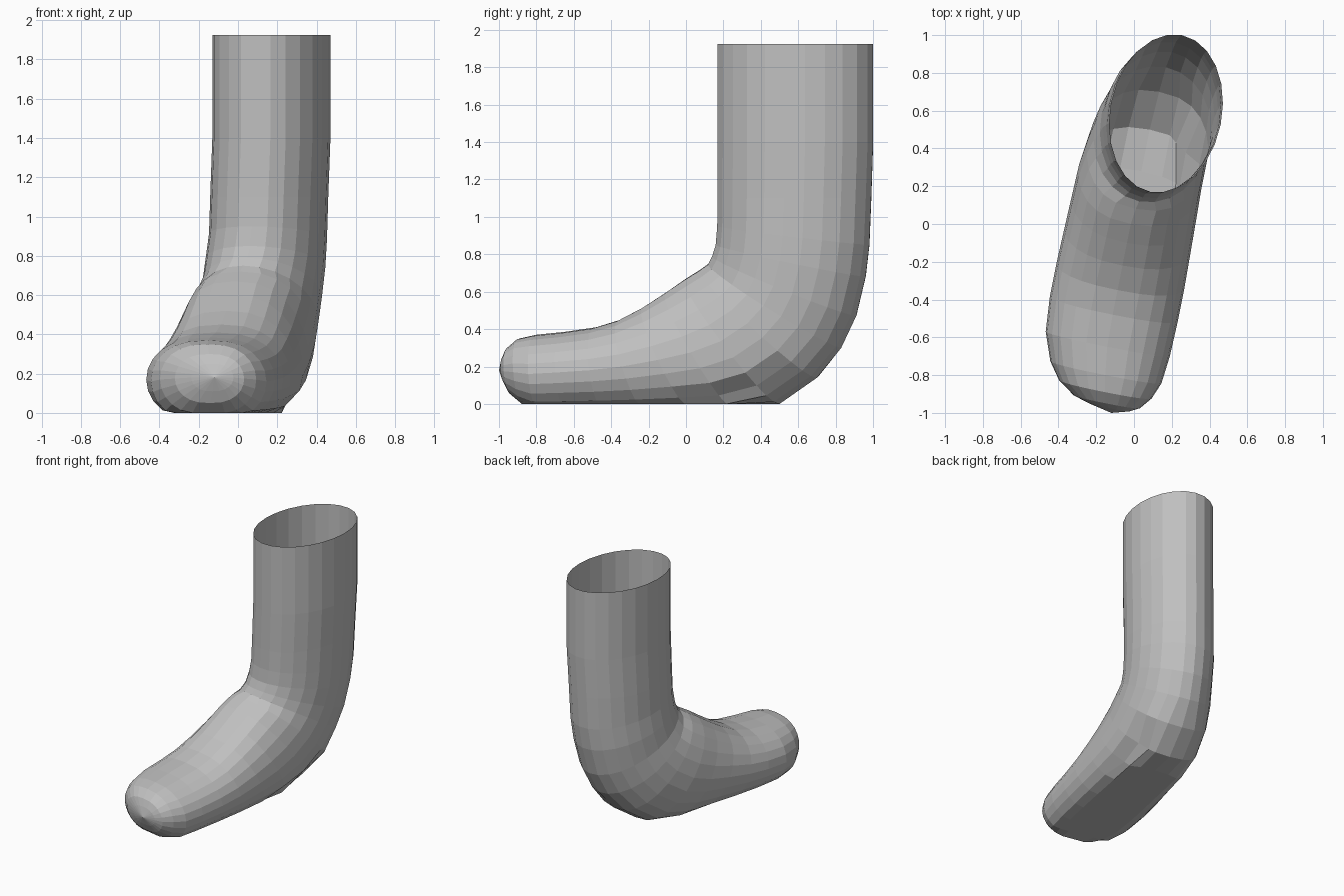
import bpy, bmesh, math

cube = bpy.data.objects.get("Cube")
if cube:
    bpy.data.objects.remove(cube)

mat = bpy.data.materials.new("plain_grey")
mat.use_nodes = True
grey = (0.53, 0.53, 0.53, 1)
mat.diffuse_color = grey
mat.node_tree.nodes["Principled BSDF"].inputs["Base Color"].default_value = grey

SIDES = 24
YAW = math.atan(0.2)

# Rings from cuff to toe: front/top y, z; back/bottom y, z; half width; sideways shift
RINGS = [
    (0.17, 1.925, 1.00, 1.925, 0.295, 0.00),
    (0.17, 1.40, 1.00, 1.40, 0.295, 0.00),
    (0.17, 1.10, 0.99, 1.10, 0.295, -0.01),
    (0.168, 0.95, 0.98, 0.85, 0.295, -0.015),
    (0.16, 0.85, 0.96, 0.68, 0.30, -0.025),
    (0.14, 0.79, 0.91, 0.47, 0.30, -0.035),
    (0.12, 0.75, 0.83, 0.30, 0.31, -0.05),
    (0.08, 0.72, 0.70, 0.14, 0.32, -0.06),
    (0.00, 0.67, 0.50, 0.00, 0.33, -0.07),
    (-0.10, 0.60, 0.28, -0.05, 0.335, -0.07),
    (-0.22, 0.52, 0.05, -0.05, 0.34, -0.07),
    (-0.35, 0.45, -0.20, -0.05, 0.345, -0.07),
    (-0.48, 0.41, -0.42, -0.05, 0.345, -0.07),
    (-0.65, 0.385, -0.62, -0.05, 0.335, -0.065),
    (-0.80, 0.37, -0.77, -0.05, 0.30, -0.045),
    (-0.89, 0.35, -0.86, -0.01, 0.25, -0.03),
    (-0.95, 0.30, -0.93, 0.05, 0.18, -0.01),
    (-0.975, 0.25, -0.965, 0.11, 0.11, 0.01),
]


def ring_points(y0, z0, y1, z1, half, shift):
    """Oval between the two profile points, turned with the foot and boxier along it."""
    power = 0.8 if y0 < 0.1 else 1
    for i in range(SIDES):
        a = 2 * math.pi * i / SIDES
        t = (1 - math.cos(a)) / 2
        side = math.copysign(half * abs(math.sin(a)) ** power, math.sin(a))
        y = y0 + (y1 - y0) * t
        z = z0 + (z1 - z0) * t
        x = 0.17 + 0.2 * (y - 0.585) + shift
        yield x + side * math.cos(YAW), y - side * math.sin(YAW), max(z, 0)


bm = bmesh.new()
rings = [[bm.verts.new(p) for p in ring_points(*r)] for r in RINGS]
for a, b in zip(rings, rings[1:]):
    for i in range(SIDES):
        j = (i + 1) % SIDES
        bm.faces.new((a[i], a[j], b[j], b[i]))

# Rounded toe tip
tip = bm.verts.new((-0.12, -1.0, 0.18))
for i in range(SIDES):
    bm.faces.new((rings[-1][i], rings[-1][(i + 1) % SIDES], tip))

# Crumpled dent above the sole on the left side of the heel
for v in bm.verts:
    if v.co.x > 0.24 and 0.12 < v.co.y < 0.45 and v.co.z < 0.1:
        v.co.x -= 0.04

bmesh.ops.recalc_face_normals(bm, faces=bm.faces)
mesh = bpy.data.meshes.new("sock")
bm.to_mesh(mesh)
bm.free()
mesh.materials.append(mat)
sock = bpy.data.objects.new("sock", mesh)
bpy.context.collection.objects.link(sock)
